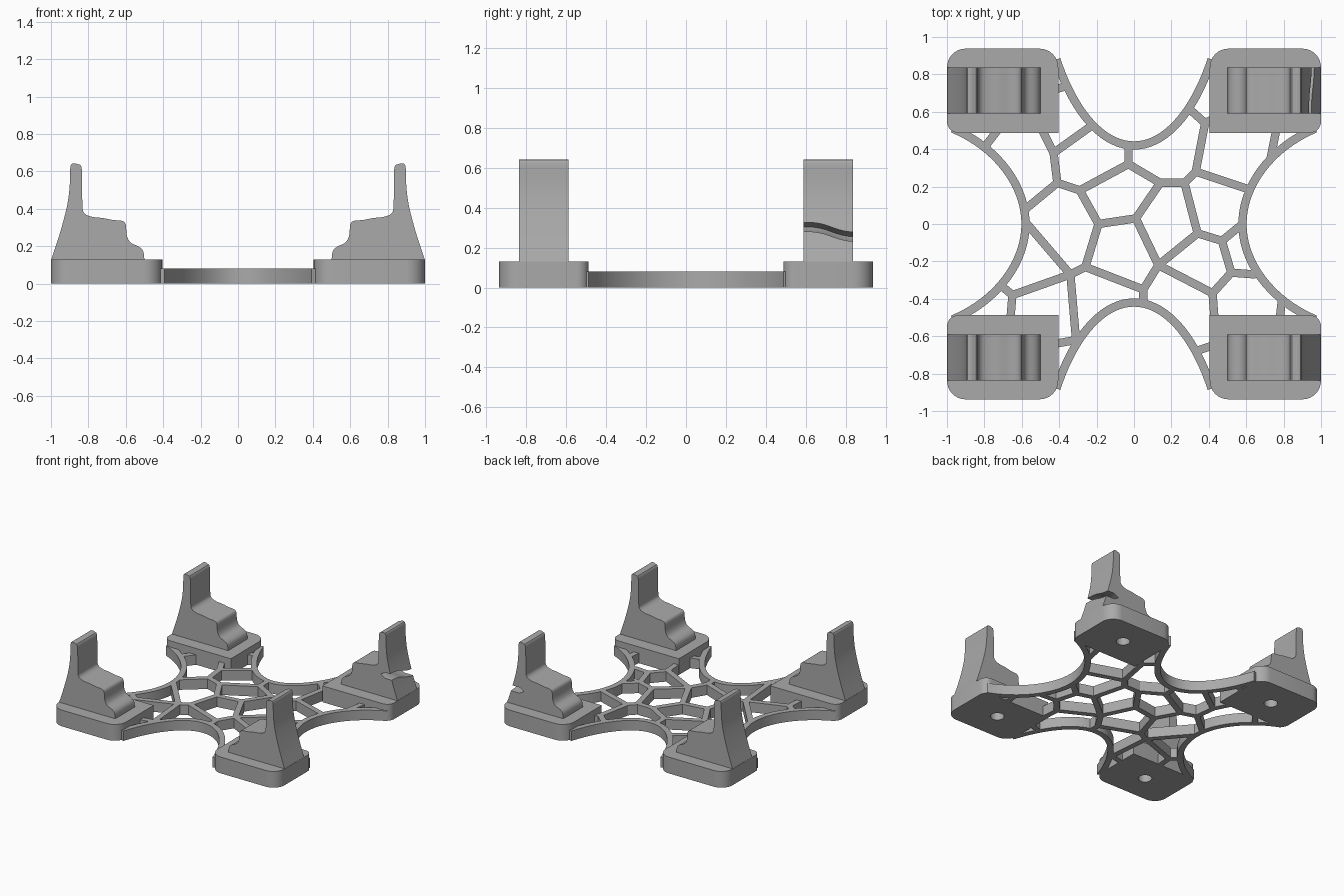
import bpy, bmesh, math
from mathutils import Vector
from mathutils.geometry import interpolate_bezier

cube = bpy.data.objects.get("Cube")
if cube:
    bpy.data.objects.remove(cube)

grey = bpy.data.materials.new("light_grey")
grey.use_nodes = True
grey.diffuse_color = (0.4, 0.4, 0.4, 1)
grey.node_tree.nodes["Principled BSDF"].inputs["Base Color"].default_value = (0.4, 0.4, 0.4, 1)


def make_object(name, bm):
    bmesh.ops.recalc_face_normals(bm, faces=bm.faces[:])
    mesh = bpy.data.meshes.new(name)
    bm.to_mesh(mesh)
    bm.free()
    mesh.materials.append(grey)
    obj = bpy.data.objects.new(name, mesh)
    bpy.context.collection.objects.link(obj)
    return obj


def shade(obj):
    obj.data.shade_smooth()
    obj.data.set_sharp_from_angle(angle=math.radians(30))


def loft(bm, sections):
    """Join closed sections of equal size and cap both ends."""
    loops = [[bm.verts.new(p) for p in s] for s in sections]
    for a, b in zip(loops, loops[1:]):
        for i in range(len(a)):
            j = (i + 1) % len(a)
            bm.faces.new((a[i], a[j], b[j], b[i]))
    bm.faces.new(loops[0])
    bm.faces.new(loops[-1])


def cut(obj, cutter):
    """Apply a boolean difference and discard the cutter."""
    cutter.hide_render = True
    mod = obj.modifiers.new("cut", "BOOLEAN")
    mod.operation = "DIFFERENCE"
    mod.solver = "EXACT"
    mod.object = cutter
    bpy.context.view_layer.update()
    graph = bpy.context.evaluated_depsgraph_get()
    mesh = bpy.data.meshes.new_from_object(obj.evaluated_get(graph))
    obj.modifiers.clear()
    obj.data = mesh
    bpy.data.objects.remove(cutter)


def spline(pts, steps=5):
    """Smooth open curve through the points."""
    p = [Vector(q) for q in pts]
    p = [p[0]] + p + [p[-1]]
    out = []
    for a, b, c, d in zip(p, p[1:], p[2:], p[3:]):
        for k in range(steps):
            t = k / steps
            out.append(0.5 * (2 * b + (c - a) * t + (2 * a - 5 * b + 4 * c - d) * t * t
                              + (3 * b - a - 3 * c + d) * t ** 3))
    return out + [p[-1]]


# Pad outline: three rounded corners and one sharp inner corner
X0, X1, Y0, Y1 = 0.405, 1.0, 0.4875, 0.9375


def pad_outline():
    pts = [(X0, Y0)]
    for x, y, r, start in ((X1, Y0, 0.06, -90), (X1, Y1, 0.1, 0), (X0, Y1, 0.1, 90)):
        cx = x - r if x == X1 else x + r
        cy = y - r if y == Y1 else y + r
        for k in range(9):
            a = math.radians(start + k * 90 / 8)
            pts.append((cx + r * math.cos(a), cy + r * math.sin(a)))
    return pts


# Stepped bracket profile, from the outer foot over the top to the inner foot
PROFILE = spline([
    (1.0, 0.125), (0.955, 0.26), (0.915, 0.41), (0.9, 0.52), (0.896, 0.625),
    (0.88, 0.642), (0.855, 0.637), (0.835, 0.61), (0.832, 0.42), (0.82, 0.375),
    (0.78, 0.357), (0.72, 0.35), (0.67, 0.34), (0.62, 0.335), (0.6, 0.315),
    (0.595, 0.26), (0.575, 0.22), (0.53, 0.197), (0.507, 0.172), (0.5, 0.125)], 4)


def build_corner(sx, sy, tag):
    # Pad with a blind screw hole underneath
    bm = bmesh.new()
    outline = pad_outline()
    loft(bm, [[(sx * x, sy * y, z) for x, y in outline] for z in (0, 0.13)])
    pad = make_object("pad_" + tag, bm)
    bm = bmesh.new()
    bmesh.ops.create_cone(bm, cap_ends=True, segments=32, radius1=0.05, radius2=0.05, depth=0.2)
    bmesh.ops.translate(bm, vec=(sx * 0.7, sy * 0.71, 0), verts=bm.verts[:])
    cut(pad, make_object("hole_cutter", bm))
    shade(pad)

    # Bracket
    bm = bmesh.new()
    loft(bm, [[(sx * x, sy * y, z) for x, z in PROFILE] for y in (0.59, 0.837)])
    bracket = make_object("bracket_" + tag, bm)
    if sx > 0 and sy > 0:
        # Wavy groove across the outer face of one bracket
        bm = bmesh.new()
        wave = spline([(0.57, 0.303), (0.63, 0.303), (0.69, 0.293),
                       (0.75, 0.272), (0.8, 0.259), (0.86, 0.252)])
        loft(bm, [[(1.06, y, z - 0.023), (1.06, y, z + 0.023), (0.89, y, z + 0.023),
                   (0.85, y, z), (0.89, y, z - 0.023)] for y, z in wave])
        cut(bracket, make_object("groove_cutter", bm))
    shade(bracket)


for sx, side in ((1, "left"), (-1, "right")):
    for sy, end in ((1, "back"), (-1, "front")):
        build_corner(sx, sy, end + "_" + side)

# Flat bands: rim curves and web struts share one sweep
HEIGHT, HALF = 0.08, 0.022


def band(bm, pts):
    pts = [Vector(p) for p in pts]
    sections = []
    for i, p in enumerate(pts):
        d = (pts[min(i + 1, len(pts) - 1)] - pts[max(i - 1, 0)]).normalized()
        n = Vector((-d.y, d.x)) * HALF
        a, b = p + n, p - n
        sections.append([(a.x, a.y, 0), (b.x, b.y, 0), (b.x, b.y, HEIGHT), (a.x, a.y, HEIGHT)])
    loft(bm, sections)


def rim(name, half, flip):
    """Mirror a half curve across one axis to make a whole arc."""
    half = [Vector(p) for p in interpolate_bezier(*[Vector(h) for h in half], 20)]
    other = [Vector((p.x * flip[0], p.y * flip[1])) for p in reversed(half[:-1])]
    bm = bmesh.new()
    band(bm, half + other)
    shade(make_object(name, bm))


for s, a, b in ((1, "back", "left"), (-1, "front", "right")):
    rim("rim_" + a, [(0.415, s * 0.88), (0.33, s * 0.62), (0.18, s * 0.42), (0, s * 0.42)], (-1, 1))
    rim("rim_" + b, [(s * 0.97, 0.51), (s * 0.75, 0.42), (s * 0.58, 0.22), (s * 0.58, 0)], (1, -1))

# Irregular web: inner joints by letter, each strut joins two joints
J = dict(B=(-.43, .38), C=(-.41, .22), E=(-.29, .18), F=(-.03, .32), G=(.14, .22), H=(.27, .22),
         I=(.33, .28), J=(.38, .54), K=(-.19, 0), L=(.01, .03), M=(.13, -.22), N=(-.26, -.23),
         O=(-.34, -.27), Q=(-.65, -.38), R=(-.31, -.62), S=(.05, -.35), T=(.34, -.05),
         U=(.47, -.09), V=(.52, -.26), W=(.42, -.37))
LINKS = "BC CE EF FG GH HI IJ EK KL LG LM KN NO OQ OR NS SM MT TH TU UV VW WM"
# Struts running out to the rim or to a pad
ENDS = [("B", -.22, .53), ("B", -.49, .5), ("C", -.58, .08), ("F", -.03, .42), ("I", .6, .19),
        ("J", .29, .62), ("J", .42, .56), ("O", -.58, .01), ("Q", -.71, -.33), ("Q", -.66, -.5),
        ("R", -.42, -.64), ("R", -.28, -.63), ("S", .05, -.42), ("U", .58, 0), ("V", .65, -.27),
        ("W", .43, -.5)]
# Short struts between a pad and the rim
SHORT = [((-.42, .72), (-.35, .74)), ((-.73, .5), (-.8, .41)), ((.76, .5), (.73, .35)),
         ((.78, -.5), (.79, -.41)), ((.42, -.65), (.33, -.68))]

bm = bmesh.new()
for link in LINKS.split():
    band(bm, [J[link[0]], J[link[1]]])
for joint, x, y in ENDS:
    band(bm, [J[joint], (x, y)])
for pair in SHORT:
    band(bm, pair)
for x, y in J.values():
    made = bmesh.ops.create_cone(bm, cap_ends=True, segments=12, radius1=HALF, radius2=HALF, depth=HEIGHT)
    bmesh.ops.translate(bm, vec=(x, y, HEIGHT / 2), verts=made["verts"])
make_object("web", bm)
